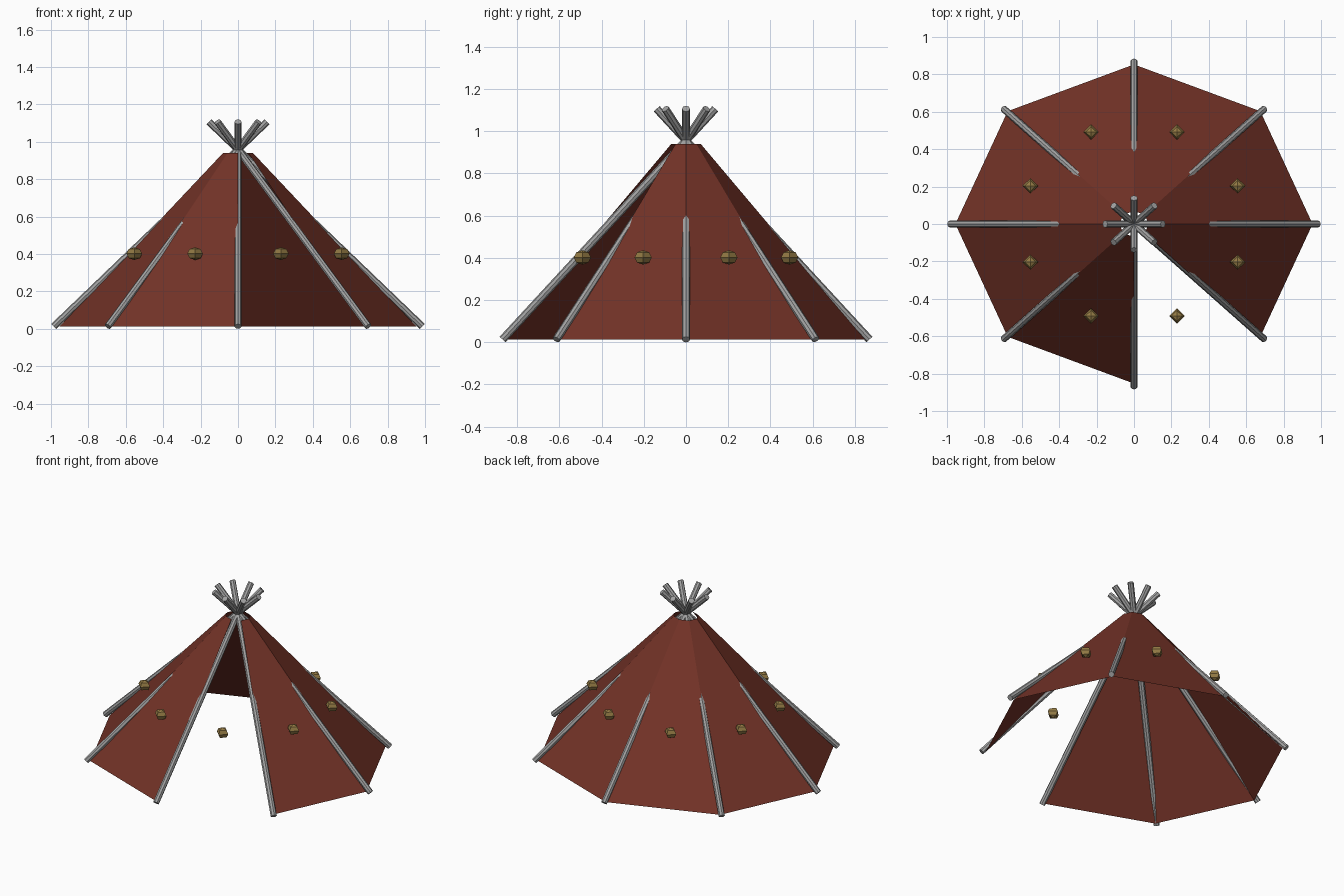
import bpy, bmesh, math
from mathutils import Vector

if "Cube" in bpy.data.objects:
    bpy.data.objects.remove(bpy.data.objects["Cube"])


def material(name, rgb):
    m = bpy.data.materials.new(name)
    m.diffuse_color = (*rgb, 1)
    m.use_nodes = True
    m.node_tree.nodes["Principled BSDF"].inputs["Base Color"].default_value = m.diffuse_color
    return m


CLOTH = material("russet canvas", (0.17, 0.032, 0.02))
WOOD = material("grey wood", (0.36, 0.36, 0.36))
GOLD = material("dull gold", (0.30, 0.20, 0.06))


def add_object(name, bm, mat):
    mesh = bpy.data.meshes.new(name)
    bm.to_mesh(mesh)
    bm.free()
    mesh.materials.append(mat)
    ob = bpy.data.objects.new(name, mesh)
    bpy.context.collection.objects.link(ob)
    return ob


def ring(i, rx, ry, z):
    """Point i of eight around an ellipse; i = 0 is on +x."""
    a = i * math.pi / 4
    return Vector((rx * math.cos(a), ry * math.sin(a), z))


# Canvas cover: seven flat panels, open at the top and at the doorway
bm = bmesh.new()
low = [bm.verts.new(ring(i, 0.955, 0.853, 0.012)) for i in range(8)]
high = [bm.verts.new(ring(i, 0.08, 0.07, 0.94)) for i in range(8)]
for i in range(8):
    if i != 6:
        j = (i + 1) % 8
        bm.faces.new((low[i], low[j], high[j], high[i]))
add_object("canvas_cover", bm, CLOTH)

# Poles: straight, crossing above the cover
for i in range(8):
    foot = ring(i, 0.985, 0.87, 0.013)
    tip = ring(i, -0.155, -0.139, 1.107)
    axis = tip - foot
    bm = bmesh.new()
    bmesh.ops.create_cone(bm, cap_ends=True, segments=8, radius1=0.019,
                          radius2=0.019, depth=axis.length)
    pole = add_object(f"pole_{i + 1}", bm, WOOD)
    pole.location = (foot + tip) / 2
    pole.rotation_euler = axis.to_track_quat('Z', 'Y').to_euler()

# Faceted ornaments, one in front of the middle of each side
for i in range(8):
    bm = bmesh.new()
    bmesh.ops.create_uvsphere(bm, u_segments=4, v_segments=4, radius=1)
    gem = add_object(f"ornament_{i + 1}", bm, GOLD)
    gem.scale = (0.042, 0.041, 0.034)
    gem.location = ring(i + 0.5, 0.6, 0.532, 0.402)
